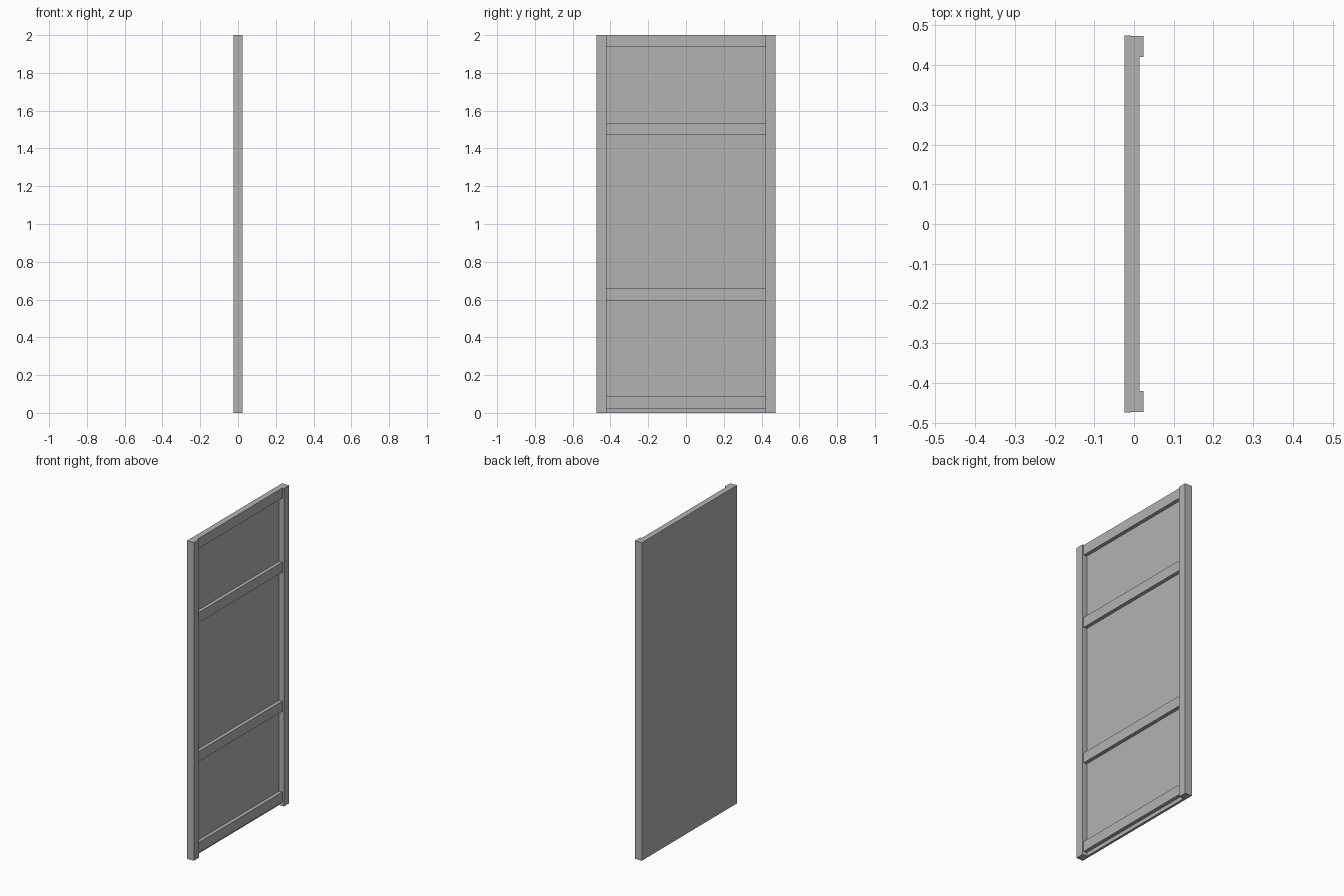
import bpy

cube = bpy.data.objects.get("Cube")
if cube:
    bpy.data.objects.remove(cube, do_unlink=True)

# Single plain grey
GREY = (0.45, 0.45, 0.45, 1.0)
grey = bpy.data.materials.new("plain_grey")
grey.use_nodes = True
grey.diffuse_color = GREY
grey.node_tree.nodes["Principled BSDF"].inputs["Base Color"].default_value = GREY


def box(name, low, high):
    """Axis-aligned board between two corners."""
    centre = [(a + b) / 2 for a, b in zip(low, high)]
    bpy.ops.mesh.primitive_cube_add(size=1, location=centre)
    board = bpy.context.object
    board.name = name
    board.scale = [b - a for a, b in zip(low, high)]
    bpy.ops.object.transform_apply(location=False, rotation=False, scale=True)
    board.data.materials.append(grey)
    return board


HEIGHT = 2.0
HALF_WIDTH = 0.474
STILE_INNER = 0.421
BACK, PANEL_FACE, RAIL_FACE, STILE_FACE = -0.024, -0.009, 0.0135, 0.024
RAIL_HEIGHT = 0.0635

# Thin sheet closing one side
box("panel", (BACK, -HALF_WIDTH, 0), (PANEL_FACE, HALF_WIDTH, HEIGHT))

# Upright stiles along both edges
for name, side in (("front_stile", -1), ("back_stile", 1)):
    ends = sorted((side * STILE_INNER, side * (HALF_WIDTH - 0.001)))
    box(name, (PANEL_FACE, ends[0], 0), (STILE_FACE, ends[1], HEIGHT))

# Cross rails, set back from the stile faces
rails = {"bottom_rail": 0.024, "lower_rail": 0.596,
         "upper_rail": 1.47, "top_rail": HEIGHT - RAIL_HEIGHT}
for name, z in rails.items():
    box(name, (PANEL_FACE, -STILE_INNER, z),
        (RAIL_FACE, STILE_INNER, z + RAIL_HEIGHT))
